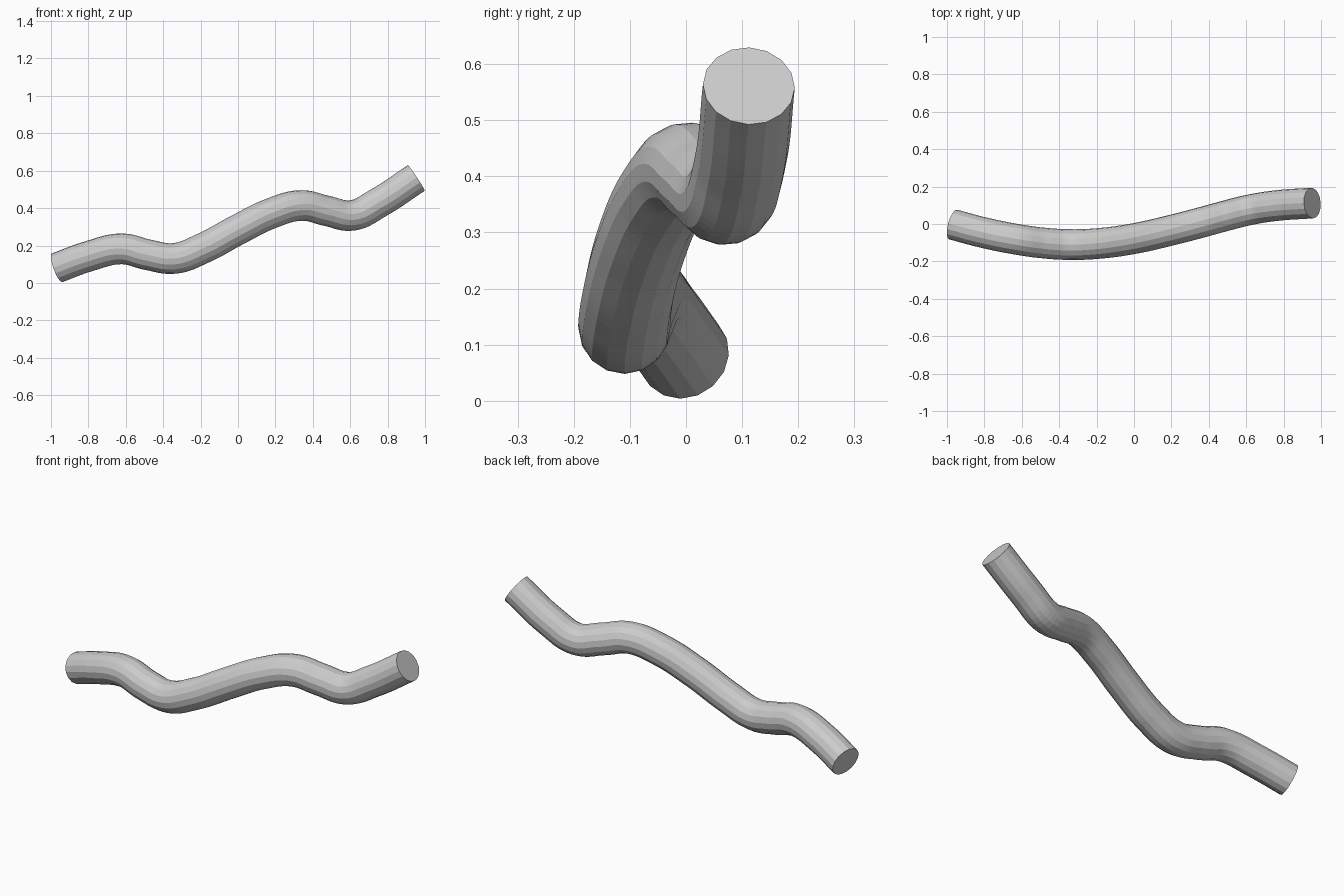
import bpy

if "Cube" in bpy.data.objects:
    bpy.data.objects.remove(bpy.data.objects["Cube"])

# Centreline of the bent pipe
path = [(-0.967, -0.003, 0.081), (-0.80, -0.047, 0.142), (-0.62, -0.083, 0.182),
        (-0.48, -0.102, 0.15), (-0.34, -0.11, 0.131), (-0.19, -0.104, 0.184),
        (0.0, -0.078, 0.285), (0.18, -0.038, 0.373), (0.34, 0.003, 0.414),
        (0.475, 0.04, 0.385), (0.61, 0.074, 0.361), (0.75, 0.097, 0.428),
        (0.953, 0.112, 0.561)]

curve = bpy.data.curves.new("bent_pipe", 'CURVE')
curve.dimensions = '3D'
curve.resolution_u = 8
curve.bevel_depth = 0.082
curve.bevel_resolution = 6
curve.use_fill_caps = True
spline = curve.splines.new('BEZIER')
spline.bezier_points.add(len(path) - 1)
for bp, co in zip(spline.bezier_points, path):
    bp.co = co
    bp.handle_left_type = bp.handle_right_type = 'AUTO'
pipe = bpy.data.objects.new("bent_pipe", curve)
bpy.context.collection.objects.link(pipe)

# Turn into a mesh with sharp end caps
bpy.context.view_layer.objects.active = pipe
pipe.select_set(True)
bpy.ops.object.convert(target='MESH')
pipe = bpy.context.object
pipe.name = "bent_pipe"
bpy.ops.object.shade_flat()
